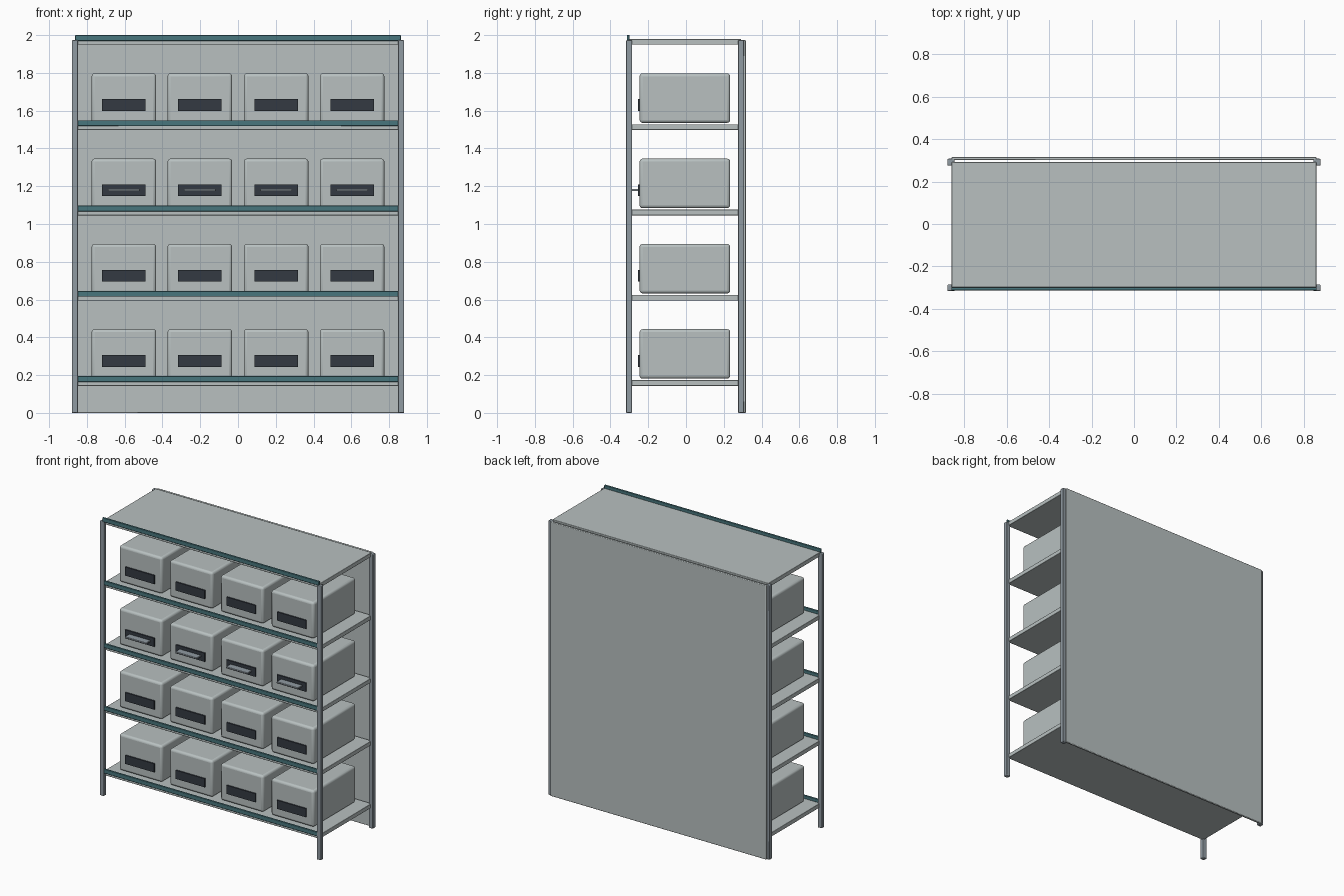
import bpy

if "Cube" in bpy.data.objects:
    bpy.data.objects.remove(bpy.data.objects["Cube"])


def material(name, rgb):
    m = bpy.data.materials.new(name)
    m.diffuse_color = (*rgb, 1)
    m.use_nodes = True
    m.node_tree.nodes["Principled BSDF"].inputs["Base Color"].default_value = m.diffuse_color
    return m


PALE = material("pale grey", (0.48, 0.53, 0.53))
STEEL = material("steel grey", (0.28, 0.325, 0.36))
TEAL = material("dark teal", (0.065, 0.18, 0.205))
DARK = material("charcoal", (0.034, 0.042, 0.055))


def box(name, x, y, z, mat, bevel=0.0, segments=2):
    """Box from (min, max) ranges, with optional rounded edges."""
    lo, hi = zip(x, y, z)
    bpy.ops.mesh.primitive_cube_add(
        size=1, location=[(a + b) / 2 for a, b in zip(lo, hi)])
    ob = bpy.context.object
    ob.name = name
    ob.scale = [b - a for a, b in zip(lo, hi)]
    bpy.ops.object.transform_apply(location=False, rotation=False, scale=True)
    ob.data.materials.append(mat)
    if bevel:
        mod = ob.modifiers.new("rounded edges", 'BEVEL')
        mod.width = bevel
        mod.segments = segments
        bpy.ops.object.shade_smooth_by_angle()
    return ob


# Corner posts
for side, x in (("left", (-0.88, -0.847)), ("right", (0.847, 0.88))):
    box(f"front_post_{side}", x, (-0.317, -0.286), (0, 1.973), STEEL, 0.004)
    box(f"back_post_{side}", x, (0.276, 0.308), (0, 1.973), STEEL, 0.004)

# Back panel
box("back_panel", (-0.86, 0.86), (0.301, 0.317), (0, 1.973), PALE, 0.004)

PITCH = 0.4515
for row in range(5):
    # Shelf board and its front lip
    lip_top = 0.194 + row * PITCH
    box(f"shelf_{row}", (-0.86, 0.86), (-0.299, 0.292),
        (lip_top - 0.051, lip_top - 0.021), PALE, 0.003)
    box(f"shelf_lip_{row}", (-0.862, 0.862), (-0.313, -0.299),
        (lip_top - 0.03, lip_top), TEAL, 0.003)
    if row == 4:
        continue

    # Row of storage bins with dark label plates
    base = lip_top - 0.013
    for col, cx in enumerate((-0.604, -0.202, 0.202, 0.604)):
        box(f"bin_{row}_{col}", (cx - 0.171, cx + 0.171), (-0.246, 0.234),
            (base, base + 0.262), PALE, 0.016, 3)
        box(f"bin_label_{row}_{col}", (cx - 0.115, cx + 0.115),
            (-0.255, -0.246), (base + 0.063, base + 0.125), DARK)
        # Pull handles on the third row only
        if row == 2:
            box(f"bin_handle_{col}", (cx - 0.085, cx + 0.085),
                (-0.303, -0.25), (base + 0.09, base + 0.102), STEEL, 0.003)
